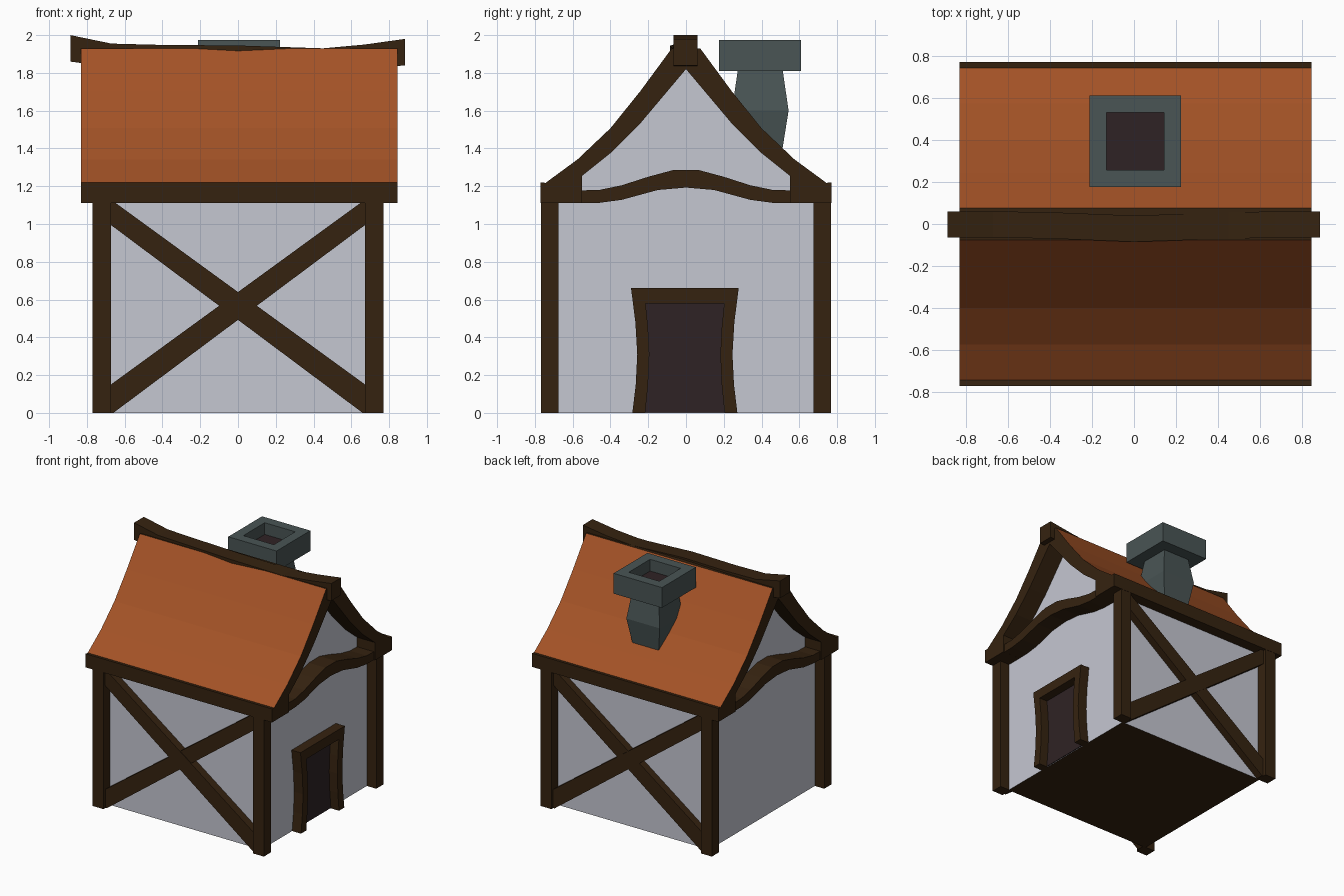
import bpy, bmesh

if "Cube" in bpy.data.objects:
    bpy.data.objects.remove(bpy.data.objects["Cube"])


def material(name, rgb):
    m = bpy.data.materials.new(name)
    m.diffuse_color = (*rgb, 1)
    m.use_nodes = True
    m.node_tree.nodes["Principled BSDF"].inputs["Base Color"].default_value = m.diffuse_color
    return m


WALL = material("plaster", (0.56, 0.57, 0.64))
WOOD = material("dark_wood", (0.036, 0.0165, 0.0052))
ROOF = material("orange_roof", (0.367, 0.085, 0.0195))
DARK = material("dark_opening", (0.028, 0.0165, 0.018))
STONE = material("grey_stone", (0.067, 0.09, 0.09))


def loft(name, rings, *mats):
    """Skin a list of equal rings and cap both ends."""
    bm = bmesh.new()
    vs = [[bm.verts.new(p) for p in r] for r in rings]
    n = len(rings[0])
    for a, b in zip(vs, vs[1:]):
        for i in range(n):
            j = (i + 1) % n
            bm.faces.new((a[i], a[j], b[j], b[i]))
    bm.faces.new(vs[0])
    bm.faces.new(vs[-1])
    bmesh.ops.recalc_face_normals(bm, faces=bm.faces)
    me = bpy.data.meshes.new(name)
    bm.to_mesh(me)
    bm.free()
    for m in mats:
        me.materials.append(m)
    ob = bpy.data.objects.new(name, me)
    bpy.context.collection.objects.link(ob)
    return ob


def prism_x(name, pts, lo, hi, *mats):
    return loft(name, [[(x, y, z) for y, z in pts] for x in (lo, hi)], *mats)


def prism_y(name, pts, lo, hi, *mats):
    return loft(name, [[(x, y, z) for x, z in pts] for y in (lo, hi)], *mats)


def box(name, x0, x1, y0, y1, z0, z1, mat):
    return prism_x(name, [(y0, z0), (y1, z0), (y1, z1), (y0, z1)], x0, x1, mat)


def mirrored(half):
    """Complete a half profile that runs towards the centre line."""
    return half + [(-a, b) for a, b in reversed(half) if a != 0]


# plaster body with gables and a wooden floor
body = prism_x("walls", mirrored([(0.68, 0), (0.68, 1.19), (0.4, 1.44), (0.24, 1.62), (0, 1.86)]),
               -0.685, 0.685, WALL, WOOD)
for p in body.data.polygons:
    p.material_index = 1 if p.normal.z < -0.9 else 0

# curved roof: wooden rafters with orange upper faces
outer = mirrored([(0.77, 1.11), (0.77, 1.22), (0.743, 1.218), (0.574, 1.342), (0.40, 1.507),
                  (0.242, 1.703), (0.075, 1.93), (0, 1.93)])
inner = mirrored([(0.55, 1.11), (0.55, 1.255), (0.40, 1.375), (0.24, 1.535), (0, 1.82)])
roof = prism_x("roof", outer + inner[::-1], -0.83, 0.845, WOOD, ROOF)
for p in roof.data.polygons:
    p.material_index = 1 if 0.3 < p.normal.z < 0.95 else 0

# sagging ridge beam: x, y shift, top, bottom
ridge = [(-0.888, 0, 2.0, 1.86), (-0.67, 0, 1.955, 1.83), (-0.4, -0.004, 1.948, 1.82), (0, -0.02, 1.945, 1.81),
         (0.45, -0.005, 1.93, 1.81), (0.67, 0, 1.95, 1.82), (0.885, 0, 1.98, 1.84)]
loft("ridge_beam", [[(x, y - 0.065, b), (x, y + 0.06, b), (x, y + 0.06, t), (x, y - 0.065, t)]
                    for x, y, t, b in ridge], WOOD)

# corner posts
for sx in (-1, 1):
    for sy in (-1, 1):
        x, y = sorted((sx * 0.672, sx * 0.77)), sorted((sy * 0.675, sy * 0.768))
        box("corner_post", *x, *y, 0, 1.13, WOOD)

# crossed braces on the front and back walls
for sy in (-1, 1):
    for sx, depth in ((1, 0.745), (-1, 0.74)):
        pts = [(-0.68, 1.0), (-0.68, 1.12), (-0.66, 1.12), (0.68, 0.145), (0.68, 0), (0.66, 0)]
        prism_y("cross_brace", [(sx * x, z) for x, z in pts], sy * 0.67, sy * depth, WOOD)

# arched tie beams across both gables
arch_top = mirrored([(0.56, 1.178), (0.46, 1.18), (0.34, 1.205), (0.2, 1.25), (0.07, 1.285)])
arch_low = mirrored([(0.56, 1.11), (0.46, 1.112), (0.34, 1.128), (0.15, 1.18), (0, 1.193)])
for lo, hi in ((-0.82, -0.67), (0.67, 0.835)):
    prism_x("gable_tie_beam", arch_top + arch_low[::-1], lo, hi, WOOD)

# door with bowed frame on the right wall
box("door", 0.67, 0.692, -0.23, 0.22, 0.003, 0.6, DARK)
frame_out = mirrored([(0.278, 0), (0.26, 0.15), (0.252, 0.31), (0.262, 0.48), (0.285, 0.66)])
frame_in = mirrored([(0.21, 0), (0.195, 0.15), (0.188, 0.31), (0.195, 0.45), (0.208, 0.58)])
prism_x("door_frame", [(y - 0.006, z) for y, z in frame_out + frame_in[::-1]], 0.67, 0.765, WOOD)


# chimney: bulging shaft, cap with a sunken flue
def square(h, z):
    return [(0.006 + a * h, 0.393 + b * h, z) for a, b in ((-1, -1), (1, -1), (1, 1), (-1, 1))]


loft("chimney_shaft", [square(0.105, 1.3), square(0.118, 1.4), square(0.15, 1.6), square(0.118, 1.82)], STONE)
cap = loft("chimney_cap", [square(0.118, 1.81), square(0.217, 1.81), square(0.217, 1.975),
                           square(0.137, 1.975), square(0.137, 1.88)], STONE, DARK)
for p in cap.data.polygons:
    p.material_index = 1 if abs(p.center.z - 1.88) < 0.005 else 0
